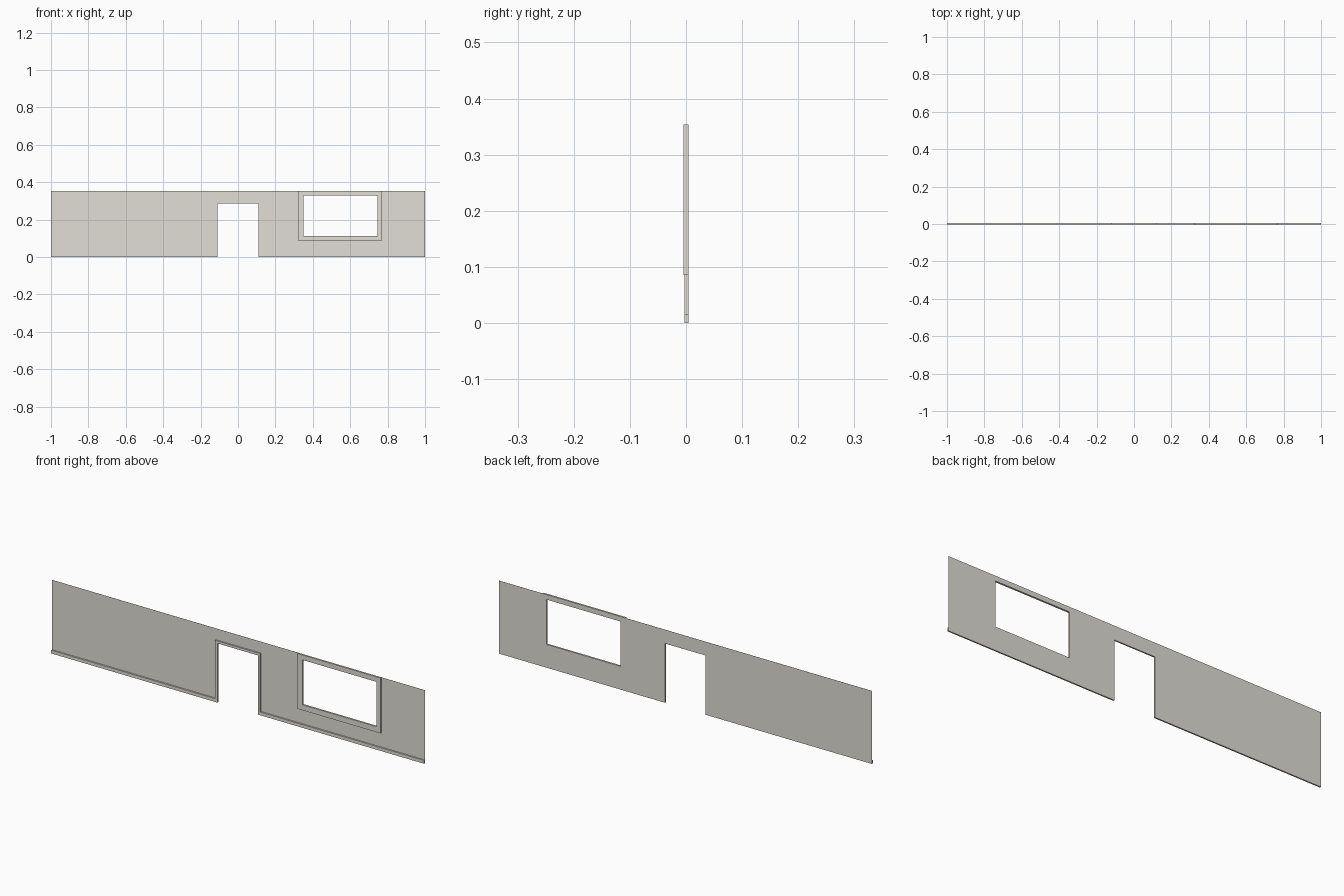
import bpy, bmesh

if "Cube" in bpy.data.objects:
    bpy.data.objects.remove(bpy.data.objects["Cube"])

# One flat warm off-white for everything
paint = bpy.data.materials.new("warm_off_white")
paint.diffuse_color = (0.75, 0.735, 0.67, 1)
paint.use_nodes = True
paint.node_tree.nodes["Principled BSDF"].inputs["Base Color"].default_value = paint.diffuse_color

H = 0.354                                  # wall height
BACK = 0.0045                              # shared rear plane
WALL, TRIM, FRAME = 0.004, -0.0025, -0.0045  # front planes
DOOR = (-0.109, 0.109, 0.287)              # left, right, top
WIN = (0.349, 0.746, 0.1125, 0.33)         # left, right, bottom, top
OUT = (0.323, 0.767, 0.086, H)             # window frame outer edge
T = 0.012                                  # door trim width
B = 0.016                                  # baseboard height


def slab(name, xs, zs, solid, y0, y1=BACK):
    """Extrude the solid cells of an x/z grid into one clean flat panel."""
    bm = bmesh.new()
    verts = {}

    def vert(x, z):
        if (x, z) not in verts:
            verts[x, z] = bm.verts.new((x, y0, z))
        return verts[x, z]

    for xa, xb in zip(xs, xs[1:]):
        for za, zb in zip(zs, zs[1:]):
            if solid((xa + xb) / 2, (za + zb) / 2):
                bm.faces.new([vert(xa, za), vert(xb, za), vert(xb, zb), vert(xa, zb)])
    res = bmesh.ops.extrude_face_region(bm, geom=bm.faces[:], use_keep_orig=True)
    new = [g for g in res["geom"] if isinstance(g, bmesh.types.BMVert)]
    bmesh.ops.translate(bm, verts=new, vec=(0, y1 - y0, 0))
    bmesh.ops.recalc_face_normals(bm, faces=bm.faces[:])
    me = bpy.data.meshes.new(name)
    bm.to_mesh(me)
    bm.free()
    me.materials.append(paint)
    ob = bpy.data.objects.new(name, me)
    bpy.context.collection.objects.link(ob)
    return ob


def inside(x, z, r):
    return r[0] < x < r[1] and r[2] < z < r[3]


door_hole = (DOOR[0], DOOR[1], -1, DOOR[2])

# Thin wall with doorway and a cut-out that the window frame fills
slab("wall", [-1, DOOR[0], DOOR[1], OUT[0], OUT[1], 1], [0, OUT[2], DOOR[2], H],
     lambda x, z: not inside(x, z, door_hole) and not inside(x, z, OUT), WALL)

# Window frame standing proud of the wall
slab("window_frame", [OUT[0], WIN[0], WIN[1], OUT[1]], [OUT[2], WIN[2], WIN[3], OUT[3]],
     lambda x, z: not inside(x, z, WIN), FRAME)

# Baseboard and door surround as one continuous moulding
surround = (DOOR[0] - T, DOOR[1] + T, -1, DOOR[2] + T)
slab("baseboard_and_door_trim",
     [-1, surround[0], DOOR[0], DOOR[1], surround[1], 1], [0, B, DOOR[2], surround[3]],
     lambda x, z: (z < B or inside(x, z, surround)) and not inside(x, z, door_hole),
     TRIM, WALL)
